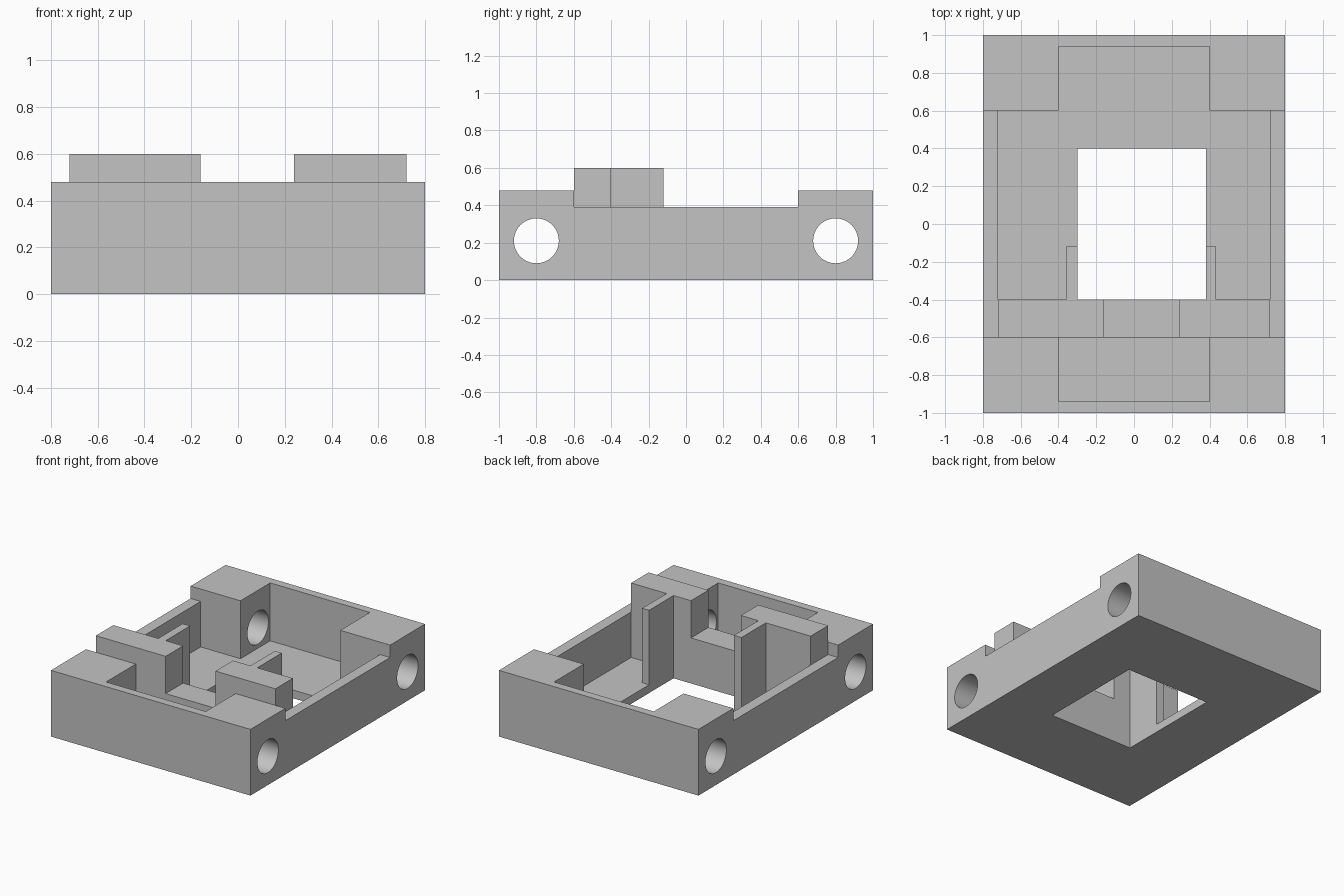
import bpy
import bmesh
from math import pi, radians
from mathutils import Matrix

cube = bpy.data.objects.get("Cube")
if cube:
    bpy.data.objects.remove(cube, do_unlink=True)

GREY = (0.55, 0.55, 0.55, 1)
grey = bpy.data.materials.new("plain grey")
grey.use_nodes = True
grey.diffuse_color = GREY
grey.node_tree.nodes["Principled BSDF"].inputs["Base Color"].default_value = GREY


def finish(name, bm):
    bmesh.ops.recalc_face_normals(bm, faces=bm.faces)
    mesh = bpy.data.meshes.new(name)
    bm.to_mesh(mesh)
    bm.free()
    mesh.materials.append(grey)
    obj = bpy.data.objects.new(name, mesh)
    bpy.context.collection.objects.link(obj)
    return obj


def box(name, x, y, z):
    bm = bmesh.new()
    bmesh.ops.create_cube(bm, size=1)
    for v in bm.verts:
        for axis, (low, high) in enumerate((x, y, z)):
            v.co[axis] = high if v.co[axis] > 0 else low
    return finish(name, bm)


def rod(name, y, z, radius):
    bm = bmesh.new()
    bmesh.ops.create_cone(bm, cap_ends=True, segments=64, radius1=radius,
                          radius2=radius, depth=2,
                          matrix=Matrix.Translation((0, y, z)) @ Matrix.Rotation(pi / 2, 4, "Y"))
    return finish(name, bm)


def cut(target, cutter):
    mod = target.modifiers.new("cut", "BOOLEAN")
    mod.operation = "DIFFERENCE"
    mod.solver = "EXACT"
    mod.object = cutter
    bpy.ops.object.select_all(action="DESELECT")
    bpy.context.view_layer.objects.active = target
    target.select_set(True)
    bpy.ops.object.modifier_apply(modifier=mod.name)
    bpy.data.objects.remove(cutter, do_unlink=True)


FLOOR = 0.06
TOP = 0.6

# Tray: solid block with lowered sides, a wide cavity, end pockets and a floor window
tray = box("tray", (-0.8, 0.8), (-1, 1), (0, 0.48))
cut(tray, box("side_notch", (-1, 1), (-0.6, 0.6), (0.39, 1)))
cut(tray, box("cavity", (-0.72, 0.72), (-0.6, 0.6), (FLOOR, 1)))
cut(tray, box("end_pockets", (-0.4, 0.4), (-0.94, 0.94), (FLOOR, 1)))
cut(tray, box("floor_window", (-0.3, 0.38), (-0.4, 0.4), (-1, 1)))

# Axle holes through the corner blocks
for y in (-0.8, 0.8):
    cut(tray, rod("axle_hole", y, 0.21, 0.12))
bpy.ops.object.shade_smooth_by_angle(angle=radians(30))

# Crossbar with a slot in its upper edge
profile = [(-0.72, FLOOR), (0.72, FLOOR), (0.72, TOP), (0.24, TOP),
           (0.24, 0.33), (-0.16, 0.33), (-0.16, TOP), (-0.72, TOP)]
bm = bmesh.new()
face = bm.faces.new([bm.verts.new((x, -0.6, z)) for x, z in profile])
side = bmesh.ops.extrude_face_region(bm, geom=[face])["geom"]
bmesh.ops.translate(bm, vec=(0, 0.2, 0),
                    verts=[g for g in side if isinstance(g, bmesh.types.BMVert)])
finish("crossbar", bm)

# Upright ribs beside the window
box("right_rib", (-0.36, -0.3), (-0.4, -0.12), (FLOOR, TOP))
box("left_rib", (0.38, 0.435), (-0.4, -0.12), (FLOOR, TOP))
